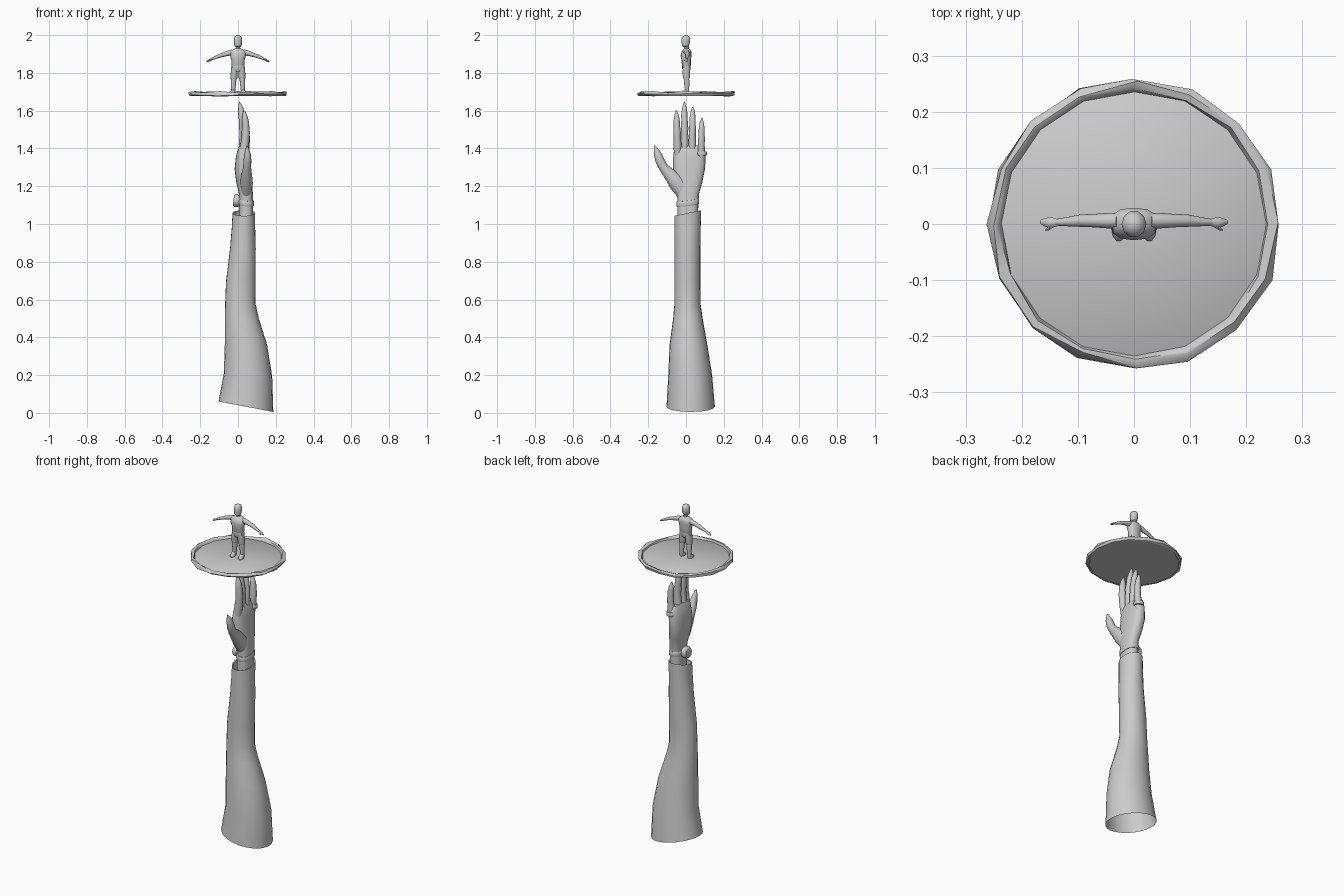
import bpy, bmesh, math, random
from mathutils import Vector

random.seed(4)
grey = bpy.data.materials.new("plain_grey")
grey.diffuse_color = (0.6, 0.6, 0.6, 1)


def finish(name, bm, angle=40):
    bmesh.ops.recalc_face_normals(bm, faces=bm.faces)
    me = bpy.data.meshes.new(name)
    bm.to_mesh(me)
    bm.free()
    ob = bpy.data.objects.new(name, me)
    bpy.context.collection.objects.link(ob)
    me.materials.append(grey)
    bpy.ops.object.select_all(action='DESELECT')
    ob.select_set(True)
    bpy.context.view_layer.objects.active = ob
    bpy.ops.object.shade_smooth_by_angle(angle=math.radians(angle))
    return ob


def skin(bm, rings, caps=True, closed=False):
    """Join rings of points with quads."""
    vs = [[bm.verts.new(p) for p in r] for r in rings]
    n = len(vs[0])
    pairs = list(zip(vs, vs[1:])) + ([(vs[-1], vs[0])] if closed else [])
    for a, b in pairs:
        for i in range(n):
            j = (i + 1) % n
            bm.faces.new((a[i], a[j], b[j], b[i]))
    if caps:
        bm.faces.new(vs[0][::-1])
        bm.faces.new(vs[-1])


def loft(name, rows, n=12, power=1.0, caps=True, angle=40):
    """Level rings: (cx, cy, z, rx, ry, slope_x, slope_y)."""
    rings = []
    for row in rows:
        cx, cy, z, rx, ry, sx, sy = (list(row) + [0, 0])[:7]
        ring = []
        for i in range(n):
            t = 2 * math.pi * i / n
            c, s = math.cos(t), math.sin(t)
            x = rx * math.copysign(abs(c) ** power, c)
            y = ry * math.copysign(abs(s) ** power, s)
            ring.append((cx + x, cy + y, z + sx * x + sy * y))
        rings.append(ring)
    bm = bmesh.new()
    skin(bm, rings, caps)
    return finish(name, bm, angle)


def tube(name, pts, n=10, ref=(1, 0, 0)):
    """Rings across a path: (x, y, z, radius along ref, radius across)."""
    P = [Vector(p[:3]) for p in pts]
    rings = []
    for k, p in enumerate(pts):
        t = (P[min(k + 1, len(P) - 1)] - P[max(k - 1, 0)]).normalized()
        u = Vector(ref)
        u = (u - t * u.dot(t)).normalized()
        v = t.cross(u)
        rings.append([P[k] + u * p[3] * math.cos(a) + v * p[4] * math.sin(a)
                      for a in (2 * math.pi * i / n for i in range(n))])
    bm = bmesh.new()
    skin(bm, rings)
    return finish(name, bm, 50)


# Sleeve: open at both ends, with a small lip turned in at the top
loft("sleeve", [
    (.042, .025, .033, .145, .128, -.19, 0),
    (.053, .022, .20, .128, .116, -.06, 0),
    (.042, .013, .36, .112, .100),
    (.020, .010, .50, .090, .078),
    (.012, .008, .58, .080, .069),
    (.015, .007, .70, .078, .069),
    (.026, .007, .87, .068, .069),
    (.029, .008, .98, .062, .070, 0, .1),
    (.031, .009, 1.058, .060, .071, 0, .21),
    (.031, .009, 1.055, .054, .064, 0, .21),
    (.031, .009, 1.00, .052, .062, 0, .1)], 24, caps=False)

# Palm and wrist
loft("palm", [
    (.042, .010, .99, .038, .054),
    (.043, .010, 1.10, .037, .055),
    (.042, .011, 1.16, .037, .058),
    (.032, .013, 1.22, .041, .073),
    (.024, .016, 1.29, .042, .084),
    (.024, .018, 1.35, .036, .086),
    (.025, .018, 1.39, .028, .082),
    (.026, .016, 1.415, .016, .070)], 20, .8)

# Fingers: base (x, y, z), tip (x, y, z), radius
fingers = {
    "index_finger": ((.026, -.043, 1.36), (.032, -.051, 1.60), .023),
    "middle_finger": ((.024, -.006, 1.36), (.008, -.009, 1.645), .023),
    "ring_finger": ((.026, .032, 1.36), (.014, .036, 1.62), .022),
    "little_finger": ((.030, .080, 1.33), (.034, .084, 1.56), .021)}
for name, (b, t, r) in fingers.items():
    b, t = Vector(b), Vector(t)
    pts = []
    for f, k in ((0, 1), (.25, 1), (.42, .9), (.52, .95), (.66, .82),
                 (.76, .82), (.87, .62), (.94, .4), (1, .12)):
        p = b.lerp(t, f)
        bow = .012 * math.sin(math.pi * f)
        pts.append((p.x + bow, p.y, p.z, r * k, r * k * .95))
    tube(name, pts)

# Thumb with its fleshy base
tube("thumb", [
    (.042, -.005, 1.15, .025, .035), (.045, -.045, 1.215, .034, .045),
    (.046, -.085, 1.262, .028, .034), (.048, -.120, 1.300, .021, .024),
    (.050, -.138, 1.335, .021, .024), (.051, -.150, 1.370, .017, .020),
    (.049, -.159, 1.395, .010, .012), (.048, -.166, 1.415, .003, .004)], 12)

# Ring on the little finger
loft("finger_ring", [(.036, .084, 1.362, .027, .025), (.036, .084, 1.368, .029, .028),
                     (.036, .084, 1.378, .029, .028), (.036, .084, 1.384, .027, .025)], 14)

# Wrist band and watch case on the back of the hand
loft("wrist_band", [(.043, .010, 1.100, .040, .058, -.12, .12),
                    (.043, .010, 1.104, .042, .060, -.12, .12),
                    (.043, .010, 1.124, .042, .060, -.12, .12),
                    (.043, .010, 1.128, .040, .058, -.12, .12)], 24, .85)
tube("watch_case", [(.012, .008, 1.122, .030, .030), (-.016, .008, 1.124, .034, .034),
                    (-.024, .008, 1.125, .028, .028)], 16, (0, 1, 0))

# Floating platform: thin floor and a rough rim
loft("platform_floor", [(0, 0, 1.679, .25, .25), (0, 0, 1.687, .238, .238)], 16)
rings = []
for i in range(16):
    t = math.pi * i / 8
    ring = []
    for r, z, j in ((.236, 1.687, .001), (.241, 1.697, .004), (.252, 1.699, .006),
                    (.261, 1.690, .006), (.257, 1.680, .004), (.246, 1.677, .001)):
        r += random.uniform(-j, j)
        z += random.uniform(-j, j)
        a = t + random.uniform(-1, 1) * j * 4
        ring.append((r * math.cos(a), r * math.sin(a), z))
    rings.append(ring)
bm = bmesh.new()
skin(bm, rings, caps=False, closed=True)
finish("platform_rim", bm)

# Small figure: head, neck, shirt, shorts
loft("figure_head", [
    (0, -.002, 1.936, .010, .011), (0, -.003, 1.942, .019, .019),
    (0, -.001, 1.962, .022, .023), (0, 0, 1.982, .022, .024),
    (0, 0, 1.994, .016, .017), (0, 0, 2.0, .006, .006)], 10)
loft("figure_neck", [(0, .003, 1.91, .014, .014), (0, .002, 1.945, .011, .012)], 8)
loft("figure_shirt", [
    (0, .002, 1.836, .033, .021), (0, .002, 1.842, .035, .024),
    (0, .001, 1.868, .035, .025), (0, .000, 1.892, .042, .029),
    (0, .003, 1.912, .041, .026), (0, .004, 1.924, .027, .019),
    (0, .004, 1.930, .013, .012)], 12, .8)
loft("figure_hips", [(0, .002, 1.808, .026, .017), (0, .002, 1.822, .037, .023),
                     (0, .002, 1.840, .034, .022)], 12, .8)

# Limbs, one set for each side
for s, side in ((1, "right"), (-1, "left")):
    tube(side + "_arm", [
        (s * .030, .006, 1.908, .014, .016), (s * .045, .006, 1.906, .014, .015),
        (s * .070, .006, 1.899, .012, .012), (s * .095, .006, 1.891, .011, .010),
        (s * .120, .004, 1.881, .008, .008), (s * .138, .003, 1.873, .006, .006)],
        8, (0, 1, 0))
    tube(side + "_figure_hand", [
        (s * .136, .003, 1.874, .006, .005), (s * .148, .002, 1.868, .010, .006),
        (s * .157, .003, 1.864, .008, .005), (s * .166, .004, 1.859, .004, .003)],
        8, (0, 1, 0))
    tube(side + "_figure_thumb", [
        (s * .145, -.003, 1.869, .004, .004), (s * .153, -.009, 1.865, .003, .003),
        (s * .158, -.011, 1.862, .001, .001)], 6, (0, 0, 1))
    loft(side + "_short_leg", [
        (s * .022, .002, 1.770, .017, .018), (s * .021, .002, 1.776, .019, .020),
        (s * .019, .002, 1.826, .018, .021)], 10)
    loft(side + "_leg", [
        (s * .026, .005, 1.692, .010, .011), (s * .025, .005, 1.715, .011, .012),
        (s * .024, .004, 1.745, .014, .015), (s * .022, .002, 1.780, .014, .015)], 10)
    loft(side + "_shoe", [
        (s * .027, -.009, 1.686, .013, .022), (s * .027, -.009, 1.693, .013, .022),
        (s * .027, -.003, 1.703, .012, .016), (s * .026, .003, 1.710, .011, .012)], 10)
